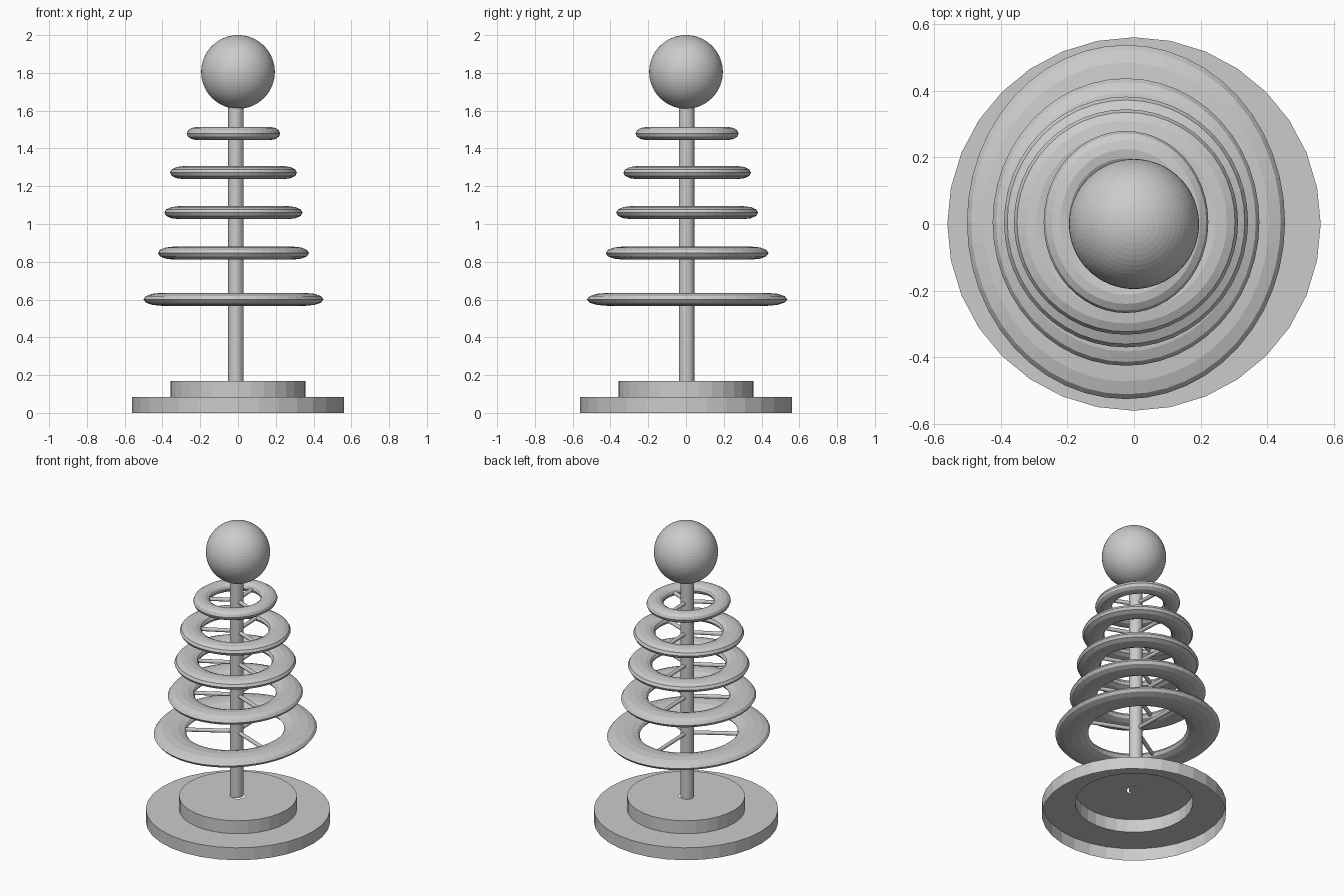
import bpy, bmesh, math
from mathutils import Vector

if "Cube" in bpy.data.objects:
    bpy.data.objects.remove(bpy.data.objects["Cube"])

grey = bpy.data.materials.new("light_grey")
grey.diffuse_color = (0.6, 0.6, 0.6, 1)
grey.use_nodes = True
grey.node_tree.nodes["Principled BSDF"].inputs["Base Color"].default_value = grey.diffuse_color


def finish(name, bm):
    me = bpy.data.meshes.new(name)
    bm.to_mesh(me)
    bm.free()
    me.materials.append(grey)
    ob = bpy.data.objects.new(name, me)
    bpy.context.collection.objects.link(ob)
    return ob


def lathe(name, profile, sides, loc=(0, 0, 0), scale=(1, 1), closed=True):
    """Spin a (radius, z) profile round z, optionally oval."""
    bm = bmesh.new()
    loops = []
    for i in range(sides):
        a = 2 * math.pi * i / sides
        loops.append([bm.verts.new((loc[0] + r * math.cos(a) * scale[0],
                                    loc[1] + r * math.sin(a) * scale[1],
                                    loc[2] + z)) for r, z in profile])
    n = len(profile)
    for i in range(sides):
        p, q = loops[i], loops[(i + 1) % sides]
        for j in range(n if closed else n - 1):
            k = (j + 1) % n
            bm.faces.new((p[j], q[j], q[k], p[k]))
    return finish(name, bm)


def rod(name, a, b, radius, sides):
    a, b = Vector(a), Vector(b)
    bm = bmesh.new()
    bmesh.ops.create_cone(bm, cap_ends=True, segments=sides, radius1=radius,
                          radius2=radius, depth=(b - a).length)
    ob = finish(name, bm)
    ob.location = (a + b) / 2
    ob.rotation_euler = (b - a).to_track_quat('Z', 'Y').to_euler()
    return ob


# Stepped base: thin shell, open underneath, with a hole for the pole
lathe("stepped_base", [(0.56, 0), (0.56, 0.083), (0.358, 0.083),
                       (0.358, 0.17), (0.043, 0.17)], 32, closed=False)

# Central pole
PX, PY = -0.011, 0.003
rod("pole", (PX, PY, 0.17), (PX, PY, 1.65), 0.041, 32)

# Ball on top
bm = bmesh.new()
bmesh.ops.create_uvsphere(bm, u_segments=64, v_segments=32, radius=0.195)
finish("top_ball", bm).location = (0, 0, 1.805)

# Flattened oval rings, each on three spokes: z, x radius, y radius
rings = [(0.601, 0.477, 0.531), (0.846, 0.4, 0.431), (1.06, 0.366, 0.376),
         (1.272, 0.336, 0.338), (1.479, 0.247, 0.273)]
section = [(0.8 + 0.2 * math.cos(t * math.pi / 6), 0.034 * math.sin(t * math.pi / 6))
           for t in range(12)]
RX, RY = -0.024, 0.006
for i, (z, rx, ry) in enumerate(rings, 1):
    lathe(f"ring_{i}", section, 48, (RX, RY, z), (rx, ry))
    for s, deg in enumerate((90, 210, 340), 1):
        a = math.radians(deg)
        end = (RX + 0.75 * rx * math.cos(a), RY + 0.75 * ry * math.sin(a), z)
        rod(f"spoke_{i}_{s}", (PX, PY, z), end, 0.0125, 12)
